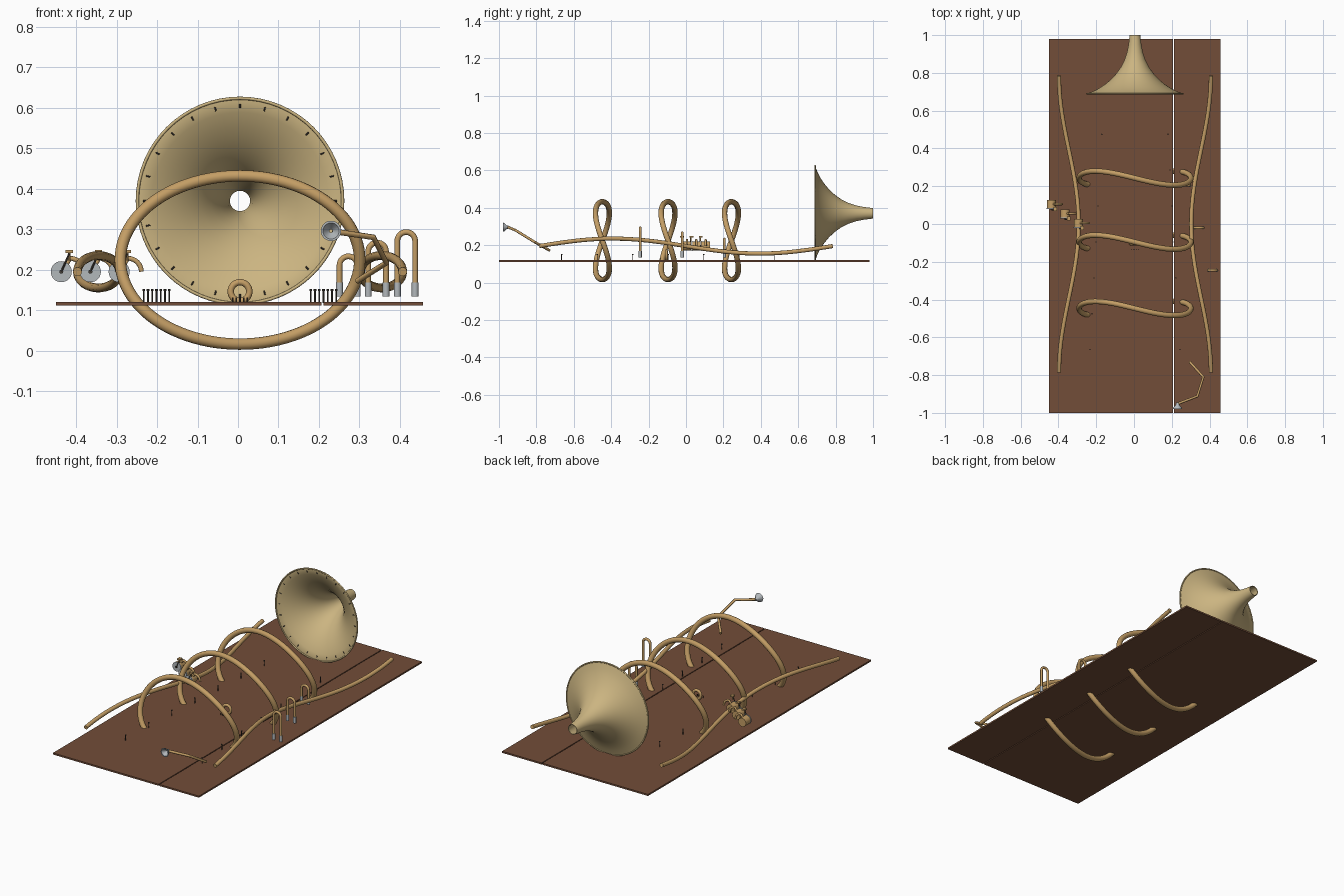
import bpy, bmesh, math
from math import sin, cos, pi
from mathutils import Vector

if "Cube" in bpy.data.objects:
    bpy.data.objects.remove(bpy.data.objects["Cube"])

CX = 0.005          # symmetry plane of the instrument


def material(name, rgb):
    m = bpy.data.materials.new(name)
    m.diffuse_color = (*rgb, 1)
    m.use_nodes = True
    m.node_tree.nodes["Principled BSDF"].inputs["Base Color"].default_value = m.diffuse_color
    return m


COPPER = material("copper_brass", (0.55, 0.34, 0.13))
BRASS = material("pale_brass", (0.60, 0.46, 0.22))
WOOD = material("wood", (0.17, 0.075, 0.04))
DARK = material("dark_metal", (0.06, 0.05, 0.04))
STEEL = material("steel", (0.45, 0.48, 0.50))


def finish(ob, mat, smooth=True):
    ob.data.materials.append(mat)
    bpy.ops.object.select_all(action='DESELECT')
    ob.select_set(True)
    bpy.context.view_layer.objects.active = ob
    if smooth:
        bpy.ops.object.shade_smooth_by_angle(angle=math.radians(40))
    return ob


def tube(name, pts, r, mat, closed=False):
    cu = bpy.data.curves.new(name, 'CURVE')
    cu.dimensions = '3D'
    cu.bevel_depth = r
    cu.bevel_resolution = 4
    cu.use_fill_caps = True
    s = cu.splines.new('POLY')
    s.points.add(len(pts) - 1)
    for p, co in zip(s.points, pts):
        p.co = (*co, 1)
    s.use_cyclic_u = closed
    ob = bpy.data.objects.new(name, cu)
    bpy.context.collection.objects.link(ob)
    bpy.ops.object.select_all(action='DESELECT')
    ob.select_set(True)
    bpy.context.view_layer.objects.active = ob
    bpy.ops.object.convert(target='MESH')
    return finish(bpy.context.object, mat)


def rod(name, a, b, r, mat, r2=None, n=20):
    a, b = Vector(a), Vector(b)
    d = b - a
    bpy.ops.mesh.primitive_cone_add(vertices=n, radius1=r, radius2=r if r2 is None else r2,
                                    depth=d.length, location=(a + b) / 2)
    ob = bpy.context.object
    ob.name = name
    ob.rotation_euler = d.to_track_quat('Z', 'Y').to_euler()
    return finish(ob, mat)


def box(name, lo, hi, mat):
    lo, hi = Vector(lo), Vector(hi)
    bpy.ops.mesh.primitive_cube_add(size=1, location=(lo + hi) / 2)
    ob = bpy.context.object
    ob.name = name
    ob.scale = hi - lo
    return finish(ob, mat, False)


def lathe_y(name, prof, centre, mat, n=64):
    # prof holds (y, radius) pairs, spun around the y axis
    bm = bmesh.new()
    rings = [[bm.verts.new((centre[0] + r * cos(2 * pi * i / n), y,
                            centre[1] + r * sin(2 * pi * i / n))) for i in range(n)]
             for y, r in prof]
    for a, b in zip(rings, rings[1:]):
        for i in range(n):
            j = (i + 1) % n
            bm.faces.new((a[i], a[j], b[j], b[i]))
    bmesh.ops.recalc_face_normals(bm, faces=bm.faces)
    me = bpy.data.meshes.new(name)
    bm.to_mesh(me)
    bm.free()
    ob = bpy.data.objects.new(name, me)
    bpy.context.collection.objects.link(ob)
    return finish(ob, mat)


# Base board in two planks with a narrow seam
box("board_wide", (-0.45, -1, 0.111), (0.207, 0.98, 0.12), WOOD)
box("board_narrow", (0.212, -1, 0.111), (0.457, 0.98, 0.12), WOOD)

# Flared bell with rolled rim and rim studs
BZ, BY = 0.37, 0.69
outer = [(0, .257), (.012, .222), (.03, .188), (.05, .158), (.075, .128), (.105, .1),
         (.14, .075), (.18, .055), (.22, .042), (.26, .034), (.31, .028)]
outer = [(BY + t, r) for t, r in outer]
inner = [(y - 0.001, r - 0.003) for y, r in reversed(outer)]
lathe_y("bell", outer + inner + outer[:1], (CX, BZ), BRASS)
tube("bell_rim", [(CX + .254 * cos(a), BY, BZ + .254 * sin(a))
                  for a in (2 * pi * i / 64 for i in range(64))], 0.004, BRASS, True)
for i in range(24):
    a = 2 * pi * i / 24
    c, s = cos(a), sin(a)
    rod("rim_stud", (CX + .230 * c, BY + .004, BZ + .230 * s),
        (CX + .240 * c, BY + .002, BZ + .240 * s), 0.002, DARK, n=8)

# Three twisted hoops passing through the board
for y0 in (-0.447, -0.096, 0.243):
    pts = []
    for i in range(96):
        a = 2 * pi * i / 96
        pts.append((CX + .296 * cos(a), y0 - .037 * sin(2 * a), .224 + .208 * sin(a)))
    tube("twisted_hoop", pts, 0.0145, COPPER, True)

# Waving side pipes
for side in (-1, 1):
    pts = []
    for i in range(65):
        y = -0.785 + 1.57 * i / 64
        a = pi * y / 0.785
        pts.append((CX + side * (.350 - .052 * cos(a)), y, .195 - .04 * sin(a)))
    tube("side_pipe", pts, 0.011, COPPER)

# Mouth pipe and cup
tube("mouth_pipe", [(.235, -.95, .295), (.335, -.912, .28), (.367, -.81, .217), (.295, -.73, .172)],
     0.007, COPPER)
lathe_y("mouth_cup", [(-.945, .006), (-.958, .010), (-.972, .022), (-.979, .025),
                      (-.979, .020), (-.970, .014), (-.958, .004)], (.23, .296), STEEL, 32)

# Rotary valves with caps, levers and elbows
for vx, vy in ((-.437, .105), (-.365, .055), (-.294, .005)):
    vz = 0.195
    rod("valve_body", (vx, vy - .022, vz), (vx, vy + .022, vz), 0.024, COPPER, n=28)
    rod("valve_cap", (vx, vy - .026, vz), (vx, vy - .021, vz), 0.026, STEEL, n=28)
    rod("valve_hub", (vx, vy - .032, vz), (vx, vy - .025, vz), 0.005, DARK, n=12)
    rod("valve_lever", (vx, vy - .030, vz), (vx + .02, vy - .030, vz + .045), 0.0025, DARK, n=8)
    box("lever_pad", (vx + .011, vy - .036, vz + .046), (vx + .029, vy - .016, vz + .054), COPPER)
    rod("lever_post", (vx + .02, vy - .028, vz + .028), (vx + .02, vy - .028, vz + .048), 0.003, COPPER, n=8)
    tube("valve_elbow", [(vx + .01, vy, vz + .015)] +
         [(vx + .022 + .033 * sin(a), vy, vz + .033 * cos(a))
          for a in (pi / 2 * i / 8 for i in range(9))], 0.006, COPPER)

# U-shaped tuning slides with steel sleeves
for sx, sy, top in ((.273, .205, .24), (.344, -.02, .274), (.416, -.245, .300)):
    r = 0.022
    zc = top - r - 0.007
    arc = [(sx - r * cos(a), sy, zc + r * sin(a)) for a in (pi * i / 16 for i in range(17))]
    tube("tuning_slide", [(sx - r, sy, .14)] + arc + [(sx + r, sy, .14)], 0.007, COPPER)
    for s in (-r, r):
        rod("slide_sleeve", (sx + s, sy, .134), (sx + s, sy, .168), 0.0085, STEEL)

# Small upright coil on the centre line
tube("small_coil", [(CX + .023 * cos(a), -.105, .146 + .023 * sin(a))
                    for a in (2 * pi * i / 40 for i in range(40))], 0.008, COPPER, True)

# Pegs in two slanted rows and a short row beside the coil
for side in (-1, 1):
    for i in range(7):
        x, y = CX + side * (.238 - .0105 * i), -.665 + .19 * i
        rod("peg", (x, y, .118), (x, y, .148), 0.002, DARK, n=8)
        rod("peg_head", (x, y, .147), (x, y, .152), 0.0035, DARK, n=8)
for i in range(5):
    x = CX + (i - 2) * .009
    rod("coil_peg", (x, -.135, .118), (x, -.135, .131), 0.002, DARK, n=8)
